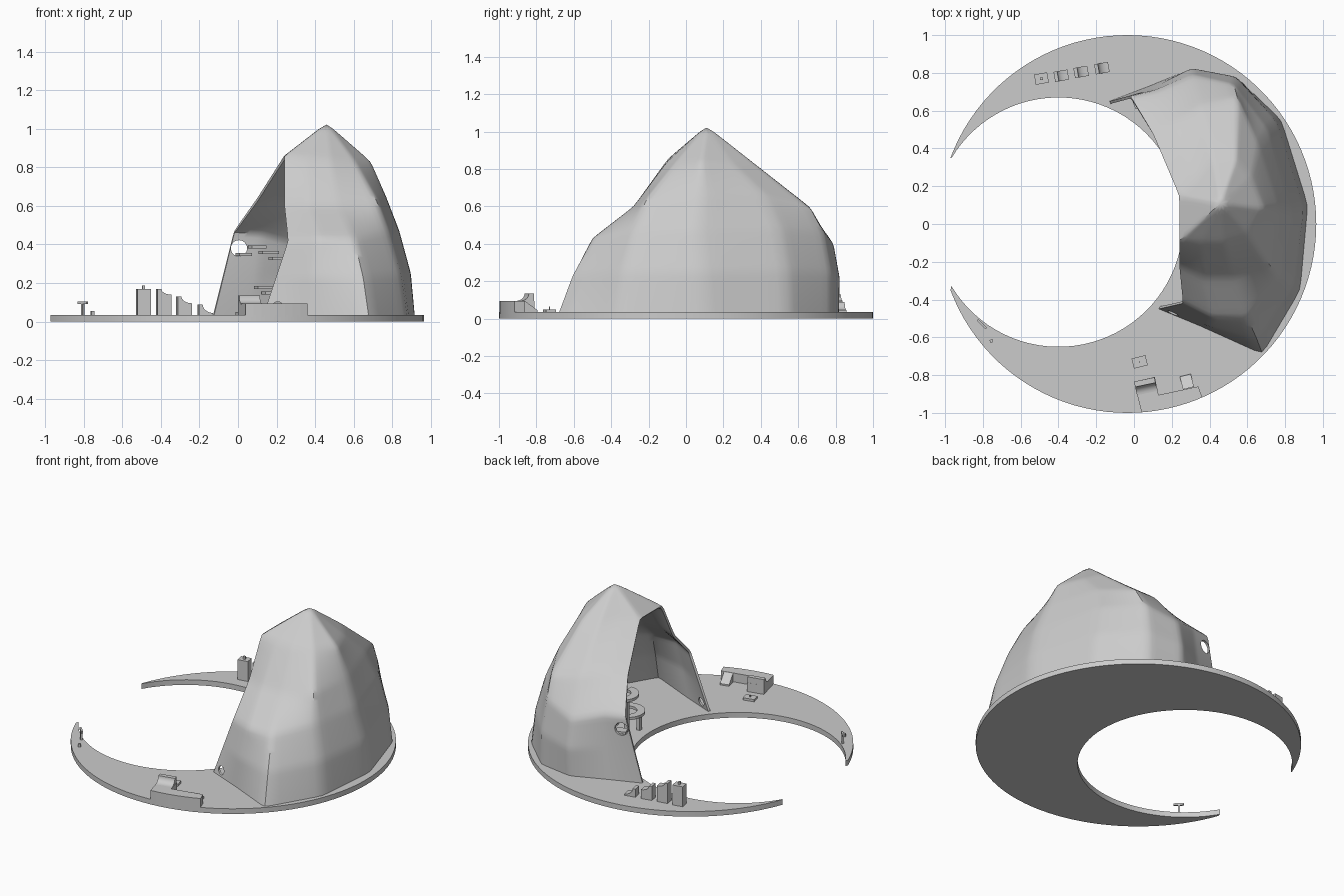
import bpy, bmesh, math
from mathutils import Vector, Matrix

if "Cube" in bpy.data.objects:
    bpy.data.objects.remove(bpy.data.objects["Cube"])

FLOOR = 0.035


def make(name, bm, loc=(0, 0, 0), rot=0):
    me = bpy.data.meshes.new(name)
    bm.to_mesh(me)
    bm.free()
    ob = bpy.data.objects.new(name, me)
    ob.location = loc
    ob.rotation_euler.z = math.radians(rot)
    bpy.context.collection.objects.link(ob)
    return ob


def prism(name, pts, vec, loc=(0, 0, 0), rot=0):
    """Closed outline of 3D points extruded along vec."""
    bm = bmesh.new()
    f = bm.faces.new([bm.verts.new(p) for p in pts])
    ext = bmesh.ops.extrude_face_region(bm, geom=[f])
    bmesh.ops.translate(bm, vec=vec, verts=[g for g in ext['geom'] if isinstance(g, bmesh.types.BMVert)])
    bmesh.ops.recalc_face_normals(bm, faces=bm.faces)
    return make(name, bm, loc, rot)


def box(name, x, y, z0, z1, sx, sy, rot=0):
    bm = bmesh.new()
    bmesh.ops.create_cube(bm, size=1, matrix=Matrix.Diagonal((sx, sy, z1 - z0, 1)))
    return make(name, bm, (x, y, (z0 + z1) / 2), rot)


def arc(cx, cy, r, a0, a1, n):
    return [(cx + r * math.cos(a0 + (a1 - a0) * i / n), cy + r * math.sin(a0 + (a1 - a0) * i / n))
            for i in range(n + 1)]


def smooth(ob, angle=30):
    bpy.ops.object.select_all(action='DESELECT')
    ob.select_set(True)
    bpy.context.view_layer.objects.active = ob
    bpy.ops.object.shade_smooth_by_angle(angle=math.radians(angle))


# Crescent base: outer arc and inner arc meeting at the two tips
tip = math.atan2(0.35, -0.935)
tin = math.atan2(0.34, -0.57)
outline = arc(-0.035, 0, 1.0, -tip, tip, 96) + arc(-0.40, 0.01, 0.66, tin, -tin, 72)
smooth(prism("crescent_base", [(x, y, 0) for x, y in outline], (0, 0, FLOOR)))

# Mountain shell: rings running from the north edge of the opening to the south edge
foot = [(-.13, .65), (.08, .73), (.30, .82), (.54, .78), (.78, .55),
        (.92, .10), (.88, -.35), (.68, -.69), (.35, -.54), (.13, -.45)]
waist = [(-.02, .68, .47), (.12, .71, .46), (.31, .79, .40), (.53, .74, .46), (.71, .50, .48),
         (.84, .06, .47), (.78, -.28, .47), (.60, -.50, .43), (.42, -.50, .43), (.26, -.42, .42)]
shoulder = [(.10, .48, .64), (.20, .52, .65), (.35, .62, .63), (.55, .67, .59), (.66, .42, .66),
            (.77, .08, .65), (.72, -.22, .63), (.52, -.28, .60), (.36, -.28, .60), (.24, -.22, .61)]
crown = [(.24, .15, .86), (.32, .22, .86), (.42, .34, .84), (.54, .34, .85), (.62, .25, .83),
         (.69, .08, .83), (.60, -.05, .84), (.48, -.10, .84), (.36, -.10, .85), (.24, -.09, .86)]
foot = [Vector((x, y, FLOOR - 0.005)) for x, y in foot]
low = []
for a, b in zip(foot, waist):
    m = (a + Vector(b)) / 2
    out = Vector((m.x - 0.3, m.y, 0)).normalized() if m.x > 0.25 else Vector((0, 0, 0))
    low.append(m + out * 0.02)
bm = bmesh.new()
rings = [[bm.verts.new(p) for p in r] for r in (foot, low, waist, shoulder, crown)]
peak = bm.verts.new((.46, .11, 1.03))
for lo, hi in zip(rings, rings[1:]):
    for i in range(len(lo) - 1):
        bm.faces.new((lo[i], hi[i], hi[i + 1], lo[i + 1]))
top = rings[-1]
for i in range(len(top) - 1):
    bm.faces.new((top[i], peak, top[i + 1]))
bm.faces.new((top[-1], peak, top[0]))
crease = bm.edges.layers.float.new('crease_edge')
for e in bm.edges:
    e[crease] = 0.95 if peak in e.verts or e.is_boundary else 0.55
mountain = make("mountain_shell", bm)
sub = mountain.modifiers.new("soften", 'SUBSURF')
sub.levels = sub.render_levels = 3
sol = mountain.modifiers.new("wall", 'SOLIDIFY')
sol.thickness, sol.offset = 0.015, -1

# Round openings through the shell near both edges
cutters = []
for x, y, z, r in ((0.005, 0.68, 0.38, 0.042), (0.205, -0.46, 0.075, 0.028)):
    bm = bmesh.new()
    bmesh.ops.create_cone(bm, cap_ends=True, segments=32, radius1=r, radius2=r, depth=0.22,
                          matrix=Matrix.Rotation(math.pi / 2, 4, 'X'))
    c = make("window_cutter", bm, (x, y, z))
    c.hide_render = True
    b = mountain.modifiers.new("window", 'BOOLEAN')
    b.operation, b.solver, b.object = 'DIFFERENCE', 'EXACT', c
    cutters.append(c)
dg = bpy.context.evaluated_depsgraph_get()
baked = bpy.data.meshes.new_from_object(mountain.evaluated_get(dg))
mountain.modifiers.clear()
mountain.data = baked
for c in cutters:
    bpy.data.objects.remove(c)
smooth(mountain, 35)

# Ledges along the inner cave wall
for i, (x, y, z, w) in enumerate([(.03, .65, .34, .07), (.10, .64, .38, .08), (.16, .65, .35, .09),
                                  (.21, .66, .32, .09), (.13, .66, .17, .08), (.17, .68, .14, .08)]):
    box(f"cave_ledge_{i}", x, y, z, z + 0.015, w, 0.06, 20)

# Curved platforms hanging in the cave, with posts
for i, (x, y, z, a) in enumerate([(.36, .18, .32, 0.5), (.37, .10, .17, 2.2)]):
    pts = arc(x, y, 0.11, a, a + 4.2, 20) + arc(x, y, 0.06, a + 4.2, a, 20)
    prism(f"cave_platform_{i}", [(px, py, z) for px, py in pts], (0, 0, 0.018))
    px, py = arc(x, y, 0.085, a + 2.1, a + 2.1, 1)[0]
    box(f"platform_post_{i}", px, py, FLOOR, z, 0.025, 0.025)

# Row of blocks, stepping down with concave tops
for i, (x, y, h0, h1) in enumerate([(-.385, .785, .17, .14), (-.28, .805, .13, .095), (-.17, .825, .09, .045)]):
    curve = [(-0.018 + 0.055 * (1 - math.cos(t)), h0 - (h0 - h1) * math.sin(t))
             for t in [k * math.pi / 16 for k in range(9)]]
    prof = [(-0.037, FLOOR), (-0.037, h0)] + curve + [(0.037, FLOOR)]
    smooth(prism(f"stepped_block_{i}", [(px, -0.027, pz) for px, pz in prof], (0, 0.054, 0), (x, y, 0), 10))
box("tall_block", -.49, .77, FLOOR, .17, .07, .055, 10)
box("tall_block_knob", -.49, .77, .17, .188, .015, .015, 10)

# Rim building: low deck following the edge, curved ramp on top, small ramp to the floor
a0, a1 = math.atan2(-.995, .075), math.atan2(-.915, .395)
deck = arc(-0.035, 0, 1.0, a0, a1, 8) + [(.34, -.86), (.13, -.905), (.11, -.81), (0, -.835)]
prism("rim_deck", [(x, y, FLOOR - .01) for x, y in deck], (0, 0, .07))
curve = [(-0.07 + 0.045 * math.sin(t), .095 + 0.04 * (1 - math.cos(t)))
         for t in [k * math.pi / 16 for k in range(9)]]
prof = [(-0.07, .09)] + curve + [(0.004, .135), (0.004, .09)]
smooth(prism("deck_curved_ramp", [(-.055, y, z) for y, z in prof], (.11, 0, 0), (.055, -.827, 0), 12))
prism("side_ramp", [(-.03, -.035, FLOOR), (-.03, -.035, .095), (-.03, .035, FLOOR + .01), (-.03, .035, FLOOR)],
      (.06, 0, 0), (.28, -.835, 0), 14)

# Floor plate with pin
box("floor_plate", .03, -.73, FLOOR, .05, .075, .055, 14)
box("plate_pin", .03, -.73, .05, .064, .006, .006)

# T-shaped post and small block near the southern tip
box("post", -.805, -.53, FLOOR, .095, .012, .012, -45)
box("post_bar", -.805, -.53, .092, .105, .065, .012, -45)
box("small_block", -.755, -.62, FLOOR, .055, .016, .016, 20)
